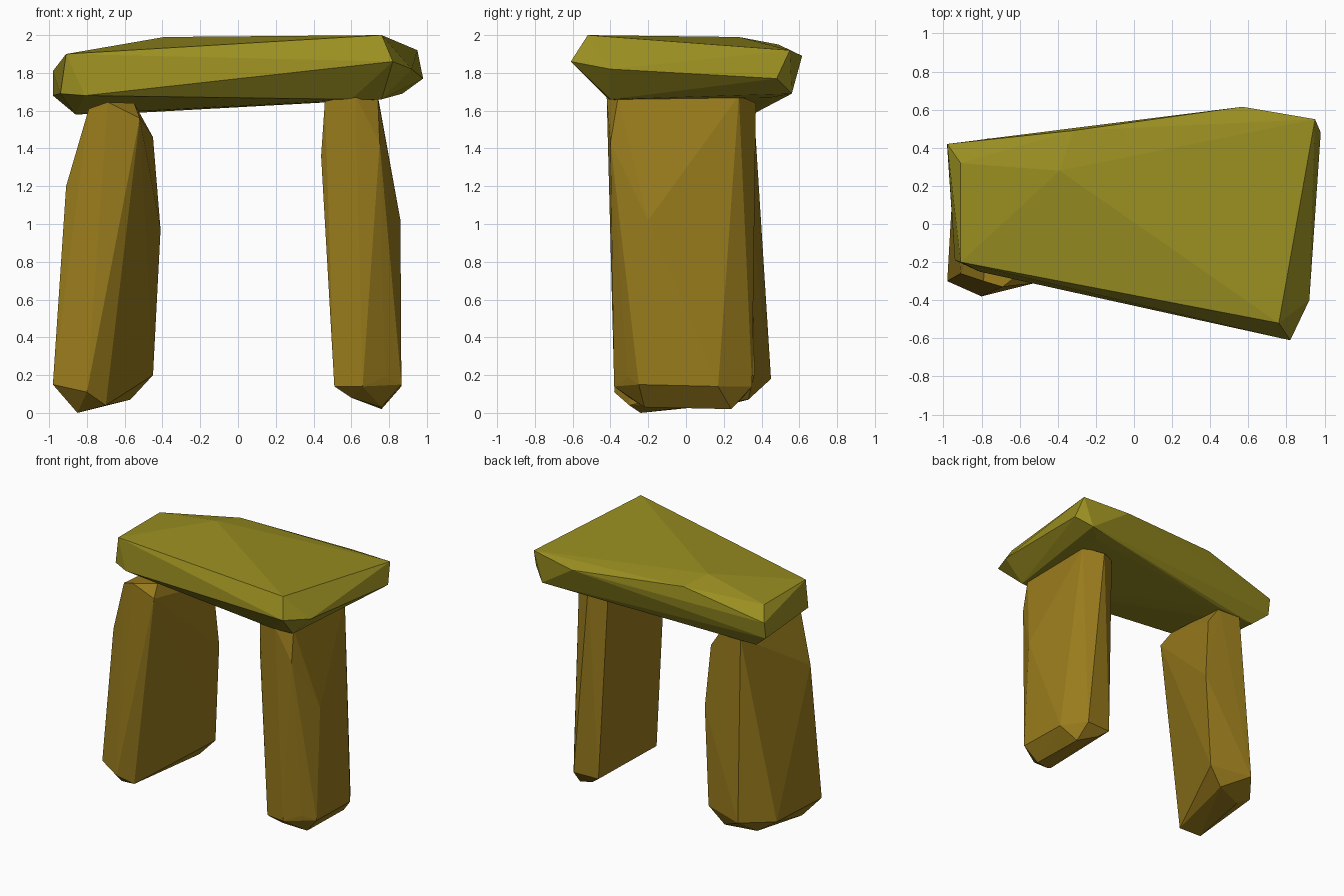
import bpy
import bmesh


def material(name, rgb):
    mat = bpy.data.materials.new(name)
    mat.diffuse_color = (*rgb, 1)
    return mat


def stone(name, corners, mat):
    """Rough-hewn boulder: the convex hull of its chipped corners, flat shaded."""
    bm = bmesh.new()
    for co in corners:
        bm.verts.new(co)
    hull = bmesh.ops.convex_hull(bm, input=bm.verts[:])
    spare = {g for g in hull["geom_interior"] + hull["geom_unused"]
             if isinstance(g, bmesh.types.BMVert)}
    bmesh.ops.delete(bm, geom=list(spare), context="VERTS")
    bmesh.ops.recalc_face_normals(bm, faces=bm.faces[:])
    mesh = bpy.data.meshes.new(name)
    bm.to_mesh(mesh)
    bm.free()
    mesh.materials.append(mat)
    obj = bpy.data.objects.new(name, mesh)
    bpy.context.collection.objects.link(obj)
    return obj


moss = material("mossy_stone", (0.32, 0.27, 0.015))
ochre = material("ochre_stone", (0.32, 0.20, 0.012))

# Capstone: top, rim, underside
stone("capstone", [
    (-0.91, -0.20, 1.90), (-0.91, 0.32, 1.90), (-0.39, 0.28, 1.99),
    (-0.32, 0.49, 1.95), (0.76, -0.52, 2.00), (0.95, 0.55, 1.92),
    (0.57, 0.615, 1.89), (-0.98, 0.42, 1.81), (0.82, -0.61, 1.86),
    (0.92, -0.40, 1.82), (0.98, 0.48, 1.77), (-0.98, 0.40, 1.68),
    (-0.94, -0.19, 1.69), (-0.81, -0.25, 1.68), (0.87, 0.56, 1.69),
    (0.60, -0.41, 1.66), (0.76, -0.40, 1.66), (0.74, 0.45, 1.67),
    (-0.86, 0.35, 1.58), (-0.51, 0.37, 1.59),
], moss)

# Left upright: foot, shaft, head
stone("left_upright", [
    (-0.85, -0.24, 0.00), (-0.70, -0.30, 0.04), (-0.57, 0.33, 0.07),
    (-0.80, 0.25, 0.05), (-0.80, -0.38, 0.11), (-0.98, -0.30, 0.15),
    (-0.95, 0.22, 0.15), (-0.77, 0.45, 0.18), (-0.45, 0.36, 0.20),
    (-0.41, 0.35, 0.97), (-0.91, -0.26, 1.20), (-0.45, 0.33, 1.46),
    (-0.52, -0.31, 1.56), (-0.79, -0.30, 1.61), (-0.69, -0.33, 1.645),
    (-0.55, -0.22, 1.64), (-0.55, 0.34, 1.61), (-0.73, 0.36, 1.60),
], ochre)

# Right upright: foot, shaft, head
stone("right_upright", [
    (0.76, -0.22, 0.03), (0.76, 0.24, 0.02), (0.60, -0.30, 0.08),
    (0.61, 0.30, 0.08), (0.66, -0.38, 0.14), (0.51, -0.36, 0.14),
    (0.78, -0.31, 0.19), (0.865, -0.25, 0.15), (0.865, 0.17, 0.14),
    (0.74, 0.35, 0.14), (0.53, 0.34, 0.14), (0.86, -0.20, 1.02),
    (0.75, -0.40, 1.43), (0.44, -0.35, 1.36), (0.46, -0.38, 1.65),
    (0.62, -0.42, 1.68), (0.74, -0.36, 1.67), (0.74, 0.28, 1.68),
    (0.60, 0.37, 1.64), (0.47, 0.30, 1.66),
], ochre)
